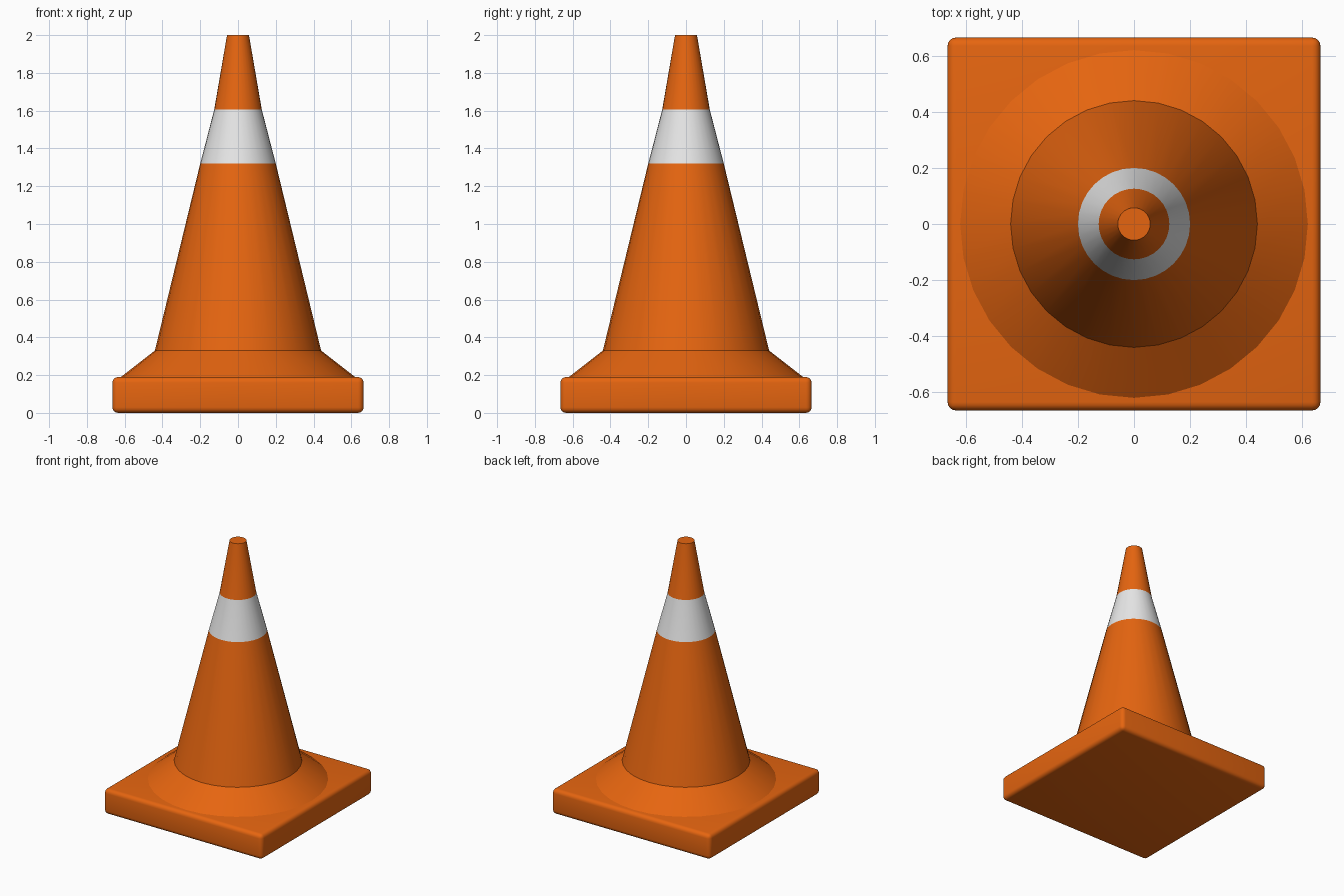
import bpy
import bmesh
from math import cos, sin, pi, radians

default = bpy.data.objects.get("Cube")
if default:
    bpy.data.objects.remove(default, do_unlink=True)

SIDES = 32


def make_material(name, rgb):
    mat = bpy.data.materials.new(name)
    mat.use_nodes = True
    mat.diffuse_color = (*rgb, 1)
    bsdf = next(n for n in mat.node_tree.nodes if n.type == 'BSDF_PRINCIPLED')
    bsdf.inputs["Base Color"].default_value = (*rgb, 1)
    return mat


def finish(bm, name, materials):
    bmesh.ops.recalc_face_normals(bm, faces=bm.faces)
    mesh = bpy.data.meshes.new(name)
    bm.to_mesh(mesh)
    bm.free()
    for mat in materials:
        mesh.materials.append(mat)
    obj = bpy.data.objects.new(name, mesh)
    bpy.context.collection.objects.link(obj)
    bpy.ops.object.select_all(action='DESELECT')
    obj.select_set(True)
    bpy.context.view_layer.objects.active = obj
    bpy.ops.object.shade_smooth_by_angle(angle=radians(30))
    return obj


orange = make_material("orange plastic", (0.79, 0.13, 0.005))
white = make_material("white band", (0.8, 0.8, 0.8))

# Square base plate with rounded edges
bm = bmesh.new()
bmesh.ops.create_cube(bm, size=1)
bmesh.ops.scale(bm, vec=(1.33, 1.33, 0.19), verts=bm.verts)
bmesh.ops.translate(bm, vec=(0, 0, 0.095), verts=bm.verts)
bmesh.ops.bevel(bm, geom=bm.edges[:], offset=0.03, segments=4,
                profile=0.5, affect='EDGES')
finish(bm, "base_plate", [orange])

# Cone body: flared skirt, long taper, white band and tip, as (radius, height)
profile = [(0.62, 0.19), (0.44, 0.33), (0.2, 1.32), (0.126, 1.605), (0.058, 2)]
bm = bmesh.new()
rings = [[bm.verts.new((r * sin(2 * pi * i / SIDES), r * cos(2 * pi * i / SIDES), z))
          for i in range(SIDES)] for r, z in profile]
for level, (low, high) in enumerate(zip(rings, rings[1:])):
    for i in range(SIDES):
        j = (i + 1) % SIDES
        face = bm.faces.new((low[i], low[j], high[j], high[i]))
        face.material_index = 1 if level == 2 else 0
bm.faces.new(rings[-1])
finish(bm, "cone_body", [orange, white])
